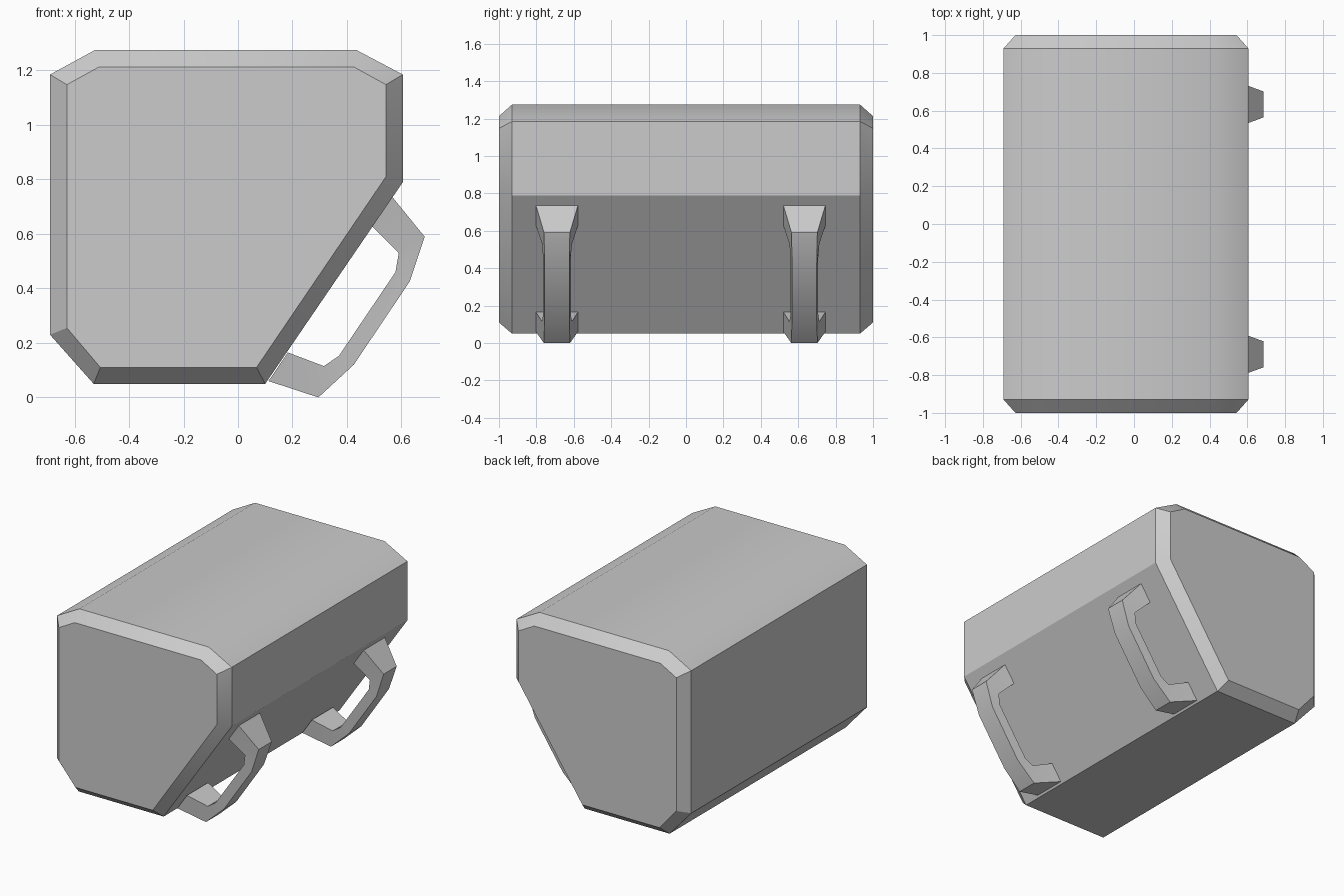
import bpy
import bmesh
import math

cube = bpy.data.objects.get("Cube")
if cube:
    bpy.data.objects.remove(cube, do_unlink=True)

grey = bpy.data.materials.new("plain grey")
grey.use_nodes = True
COLOUR = (0.6, 0.6, 0.6, 1)
grey.diffuse_color = COLOUR
grey.node_tree.nodes["Principled BSDF"].inputs["Base Color"].default_value = COLOUR


def loft(name, rings, closed=False):
    """Skin a row of equal-sized vertex rings, capped unless closed."""
    bm = bmesh.new()
    loops = [[bm.verts.new(p) for p in ring] for ring in rings]
    for a, b in zip(loops, loops[1:]):
        n = len(a)
        for i in range(n):
            j = (i + 1) % n
            bm.faces.new((a[i], a[j], b[j], b[i]))
    bm.faces.new(loops[0])
    bm.faces.new(loops[-1])
    bmesh.ops.recalc_face_normals(bm, faces=bm.faces)
    mesh = bpy.data.meshes.new(name)
    bm.to_mesh(mesh)
    bm.free()
    mesh.materials.append(grey)
    obj = bpy.data.objects.new(name, mesh)
    bpy.context.collection.objects.link(obj)
    return obj


# Body: eight-sided section with a bevelled rim at each end
outer = [(-0.69, 1.185), (-0.525, 1.275), (0.435, 1.275), (0.605, 1.185),
         (0.605, 0.79), (0.10, 0.05), (-0.53, 0.05), (-0.69, 0.23)]
inner = [(-0.628, 1.148), (-0.51, 1.213), (0.425, 1.213), (0.543, 1.148),
         (0.543, 0.81), (0.068, 0.11), (-0.505, 0.11), (-0.628, 0.255)]
body = loft("case_body", [[(x, y, z) for x, z in section] for y, section in
                          ((-1, inner), (-0.93, outer), (0.93, outer), (1, inner))])

# Handles: outer point, inner point, outer and inner half-width at each station
stations = [((0.112, 0.06), (0.183, 0.165), 0.112, 0.112),
            ((0.295, 0.0), (0.315, 0.115), 0.07, 0.08),
            ((0.425, 0.12), (0.37, 0.152), 0.066, 0.074),
            ((0.63, 0.425), (0.578, 0.46), 0.066, 0.074),
            ((0.685, 0.59), (0.59, 0.53), 0.069, 0.08),
            ((0.567, 0.735), (0.493, 0.627), 0.112, 0.112)]
handles = []
for name, y in (("front_handle", -0.69), ("back_handle", 0.633)):
    rings = [[(ox, y - wo, oz), (ox, y + wo, oz), (ix, y + wi, iz), (ix, y - wi, iz)]
             for (ox, oz), (ix, iz), wo, wi in stations]
    handles.append(loft(name, rings))

# Soft shading over the shallow edges only
for obj in bpy.context.selected_objects:
    obj.select_set(False)
for obj in [body] + handles:
    obj.select_set(True)
bpy.context.view_layer.objects.active = body
bpy.ops.object.shade_smooth_by_angle(angle=math.radians(30))
